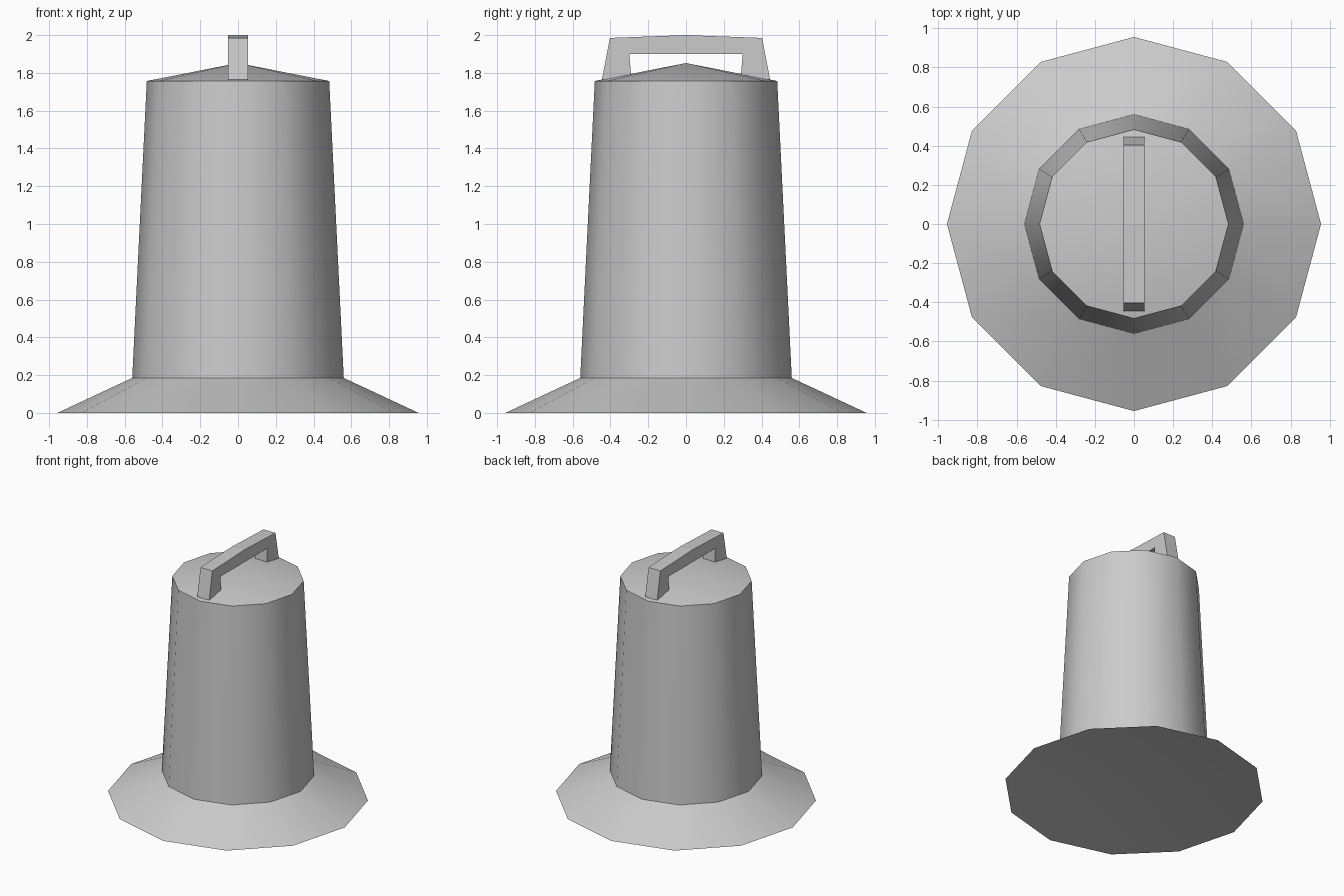
import bpy, bmesh, math

cube = bpy.data.objects.get("Cube")
if cube:
    bpy.data.objects.remove(cube, do_unlink=True)

grey = bpy.data.materials.new("plain grey")
grey.use_nodes = True
colour = (0.6, 0.6, 0.6, 1)
grey.diffuse_color = colour
grey.node_tree.nodes["Principled BSDF"].inputs["Base Color"].default_value = colour

SIDES = 12


def finish(name, bm, smooth=True):
    bmesh.ops.recalc_face_normals(bm, faces=bm.faces[:])
    mesh = bpy.data.meshes.new(name)
    bm.to_mesh(mesh)
    bm.free()
    mesh.materials.append(grey)
    obj = bpy.data.objects.new(name, mesh)
    bpy.context.collection.objects.link(obj)
    if smooth:
        bpy.ops.object.select_all(action="DESELECT")
        obj.select_set(True)
        bpy.context.view_layer.objects.active = obj
        bpy.ops.object.shade_smooth_by_angle(angle=math.radians(35))
        # keep the rims between the stacked bands crisp
        for edge in mesh.edges:
            a, b = (mesh.vertices[i].co for i in edge.vertices)
            if abs(a.z - b.z) < 0.001:
                edge.use_edge_sharp = True
    return obj


# Flared base with a dished underside, tapered body and low conical lid
bm = bmesh.new()
rings = []
for radius, z in [(0.956, 0), (0.56, 0.185), (0.483, 1.757)]:
    rings.append([bm.verts.new((radius * math.cos(math.tau * i / SIDES),
                                radius * math.sin(math.tau * i / SIDES), z))
                  for i in range(SIDES)])
apex = bm.verts.new((0, 0, 1.852))
dish = bm.verts.new((0, 0, 0.1))
for i in range(SIDES):
    j = (i + 1) % SIDES
    bm.faces.new((rings[0][j], rings[0][i], dish))
    for low, high in zip(rings, rings[1:]):
        bm.faces.new((low[i], low[j], high[j], high[i]))
    bm.faces.new((rings[-1][i], rings[-1][j], apex))
finish("flared_body", bm)

# Arched carrying handle, extruded across x from a mirrored side profile
half = [(0.29, 1.775), (0.445, 1.764), (0.403, 1.985), (0, 2.0)]
inner = (0.3, 1.9)
bm = bmesh.new()
outline = [inner] + half + [(-y, z) for y, z in half[-2::-1]] + [(-inner[0], inner[1])]
profile = bm.faces.new([bm.verts.new((-0.053, y, z)) for y, z in outline])
side = bmesh.ops.extrude_face_region(bm, geom=[profile], use_keep_orig=True)
moved = [v for v in side["geom"] if isinstance(v, bmesh.types.BMVert)]
bmesh.ops.translate(bm, verts=moved, vec=(0.106, 0, 0))
finish("carrying_handle", bm, smooth=False)
